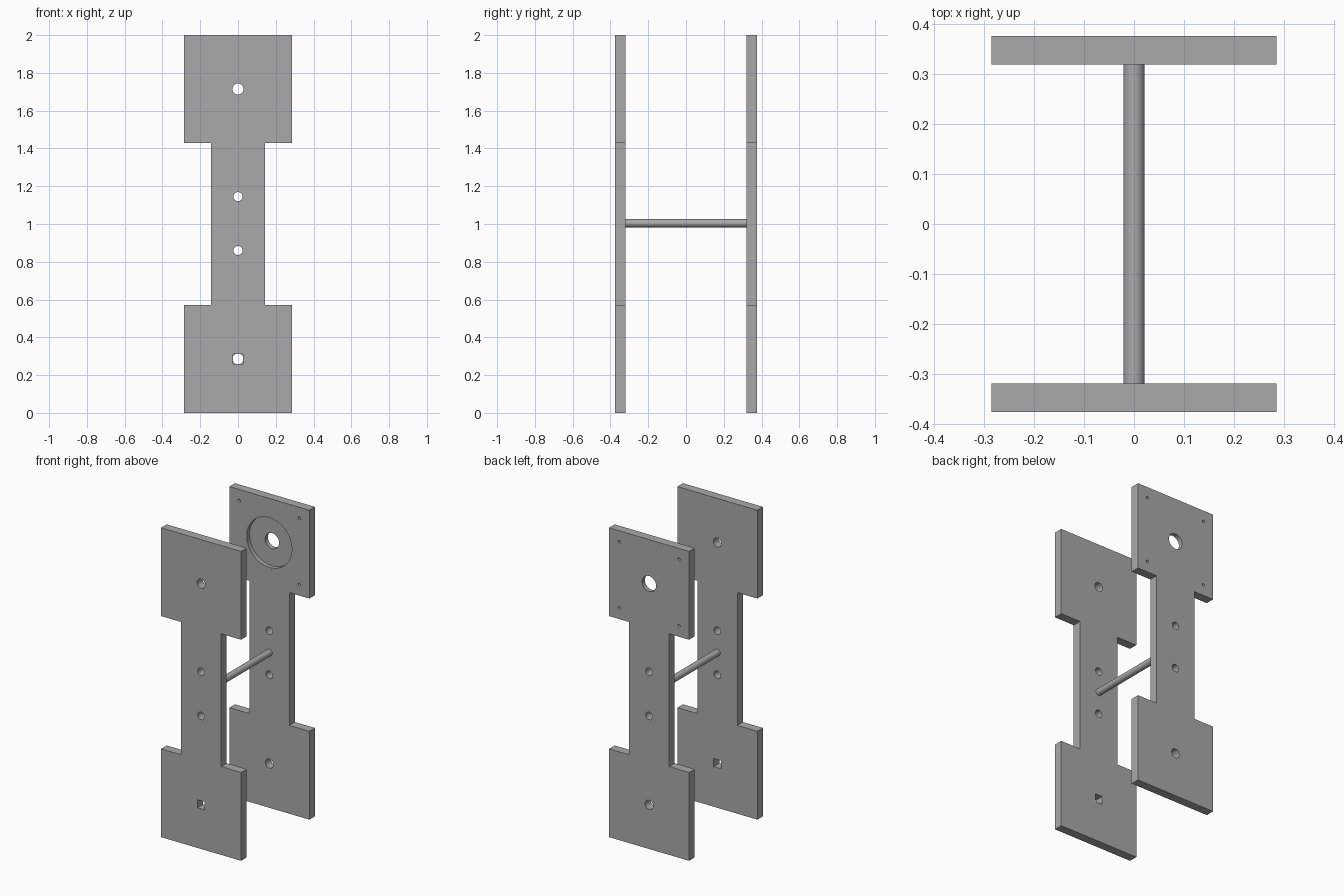
import bpy
import bmesh
import math
from mathutils import Matrix

cube = bpy.data.objects.get("Cube")
if cube:
    bpy.data.objects.remove(cube, do_unlink=True)

HALF_W, NECK, HEIGHT = 0.286, 0.143, 2.0
HEAD = 0.571                      # height of each square end
INNER, OUTER = 0.32, 0.377        # plate faces, distance from the centre
LOW, HIGH = HEAD / 2, HEIGHT - HEAD / 2

grey = bpy.data.materials.new("grey")
grey.use_nodes = True
colour = (0.4, 0.4, 0.4, 1)
grey.diffuse_color = colour
grey.node_tree.nodes["Principled BSDF"].inputs["Base Color"].default_value = colour


def new_object(name, bm):
    bmesh.ops.recalc_face_normals(bm, faces=bm.faces)
    mesh = bpy.data.meshes.new(name)
    bm.to_mesh(mesh)
    bm.free()
    mesh.materials.append(grey)
    obj = bpy.data.objects.new(name, mesh)
    bpy.context.collection.objects.link(obj)
    return obj


def cylinder(name, x, z, radius, y0, y1, sides=48):
    bm = bmesh.new()
    place = Matrix.Translation((x, (y0 + y1) / 2, z)) @ Matrix.Rotation(math.pi / 2, 4, "X")
    bmesh.ops.create_cone(bm, cap_ends=True, segments=sides, radius1=radius,
                          radius2=radius, depth=y1 - y0, matrix=place)
    return new_object(name, bm)


def square_bar(name, z, size, y0, y1):
    bm = bmesh.new()
    place = Matrix.Translation((0, (y0 + y1) / 2, z)) @ Matrix.Diagonal((size, y1 - y0, size, 1))
    bmesh.ops.create_cube(bm, size=1, matrix=place)
    return new_object(name, bm)


def plate(name, y0, y1):
    # Dumbbell outline: right half, then its mirror
    half = [(HALF_W, 0), (HALF_W, HEAD), (NECK, HEAD),
            (NECK, HEIGHT - HEAD), (HALF_W, HEIGHT - HEAD), (HALF_W, HEIGHT)]
    outline = half + [(-x, z) for x, z in reversed(half)]
    bm = bmesh.new()
    face = bm.faces.new([bm.verts.new((x, y0, z)) for x, z in outline])
    swept = bmesh.ops.extrude_face_region(bm, geom=[face])["geom"]
    verts = [v for v in swept if isinstance(v, bmesh.types.BMVert)]
    bmesh.ops.translate(bm, verts=verts, vec=(0, y1 - y0, 0))
    return new_object(name, bm)


def smooth(obj):
    bpy.ops.object.select_all(action="DESELECT")
    obj.select_set(True)
    bpy.context.view_layer.objects.active = obj
    bpy.ops.object.shade_smooth_by_angle(angle=math.radians(30))


def cut(obj, cutters):
    bpy.context.view_layer.objects.active = obj
    for cutter in cutters:
        mod = obj.modifiers.new("cut", "BOOLEAN")
        mod.operation = "DIFFERENCE"
        mod.solver = "EXACT"
        mod.object = cutter
        bpy.ops.object.modifier_apply(modifier=mod.name)
        bpy.data.objects.remove(cutter, do_unlink=True)
    smooth(obj)


def holes(y0, y1, spots):
    return [cylinder("hole_cutter", x, z, r, y0 - 0.05, y1 + 0.05) for x, z, r in spots]


neck_holes = [(0, 1.145, 0.024), (0, 0.86, 0.024)]

# Front plate: round holes and a square socket
front_plate = plate("front_plate", -OUTER, -INNER)
cut(front_plate, holes(-OUTER, -INNER, neck_holes + [(0, HIGH, 0.029)])
    + [square_bar("socket_cutter", LOW, 0.052, -OUTER - 0.05, -INNER + 0.05)])

# Back plate: bearing recess on the inner face, shaft hole and four screw holes
back_plate = plate("back_plate", INNER, OUTER)
screws = [(sx * 0.214, HIGH + sz * 0.214, 0.009) for sx in (-1, 1) for sz in (-1, 1)]
cut(back_plate, [cylinder("recess_cutter", 0, HIGH, 0.161, INNER - 0.05, INNER + 0.028, 96)]
    + holes(INNER, OUTER, neck_holes + screws + [(0, LOW, 0.029), (0, HIGH, 0.05)]))

# Spacer rod joining the two plates
spacer_rod = cylinder("spacer_rod", 0, 1.004, 0.0214, -INNER, INNER)
smooth(spacer_rod)
